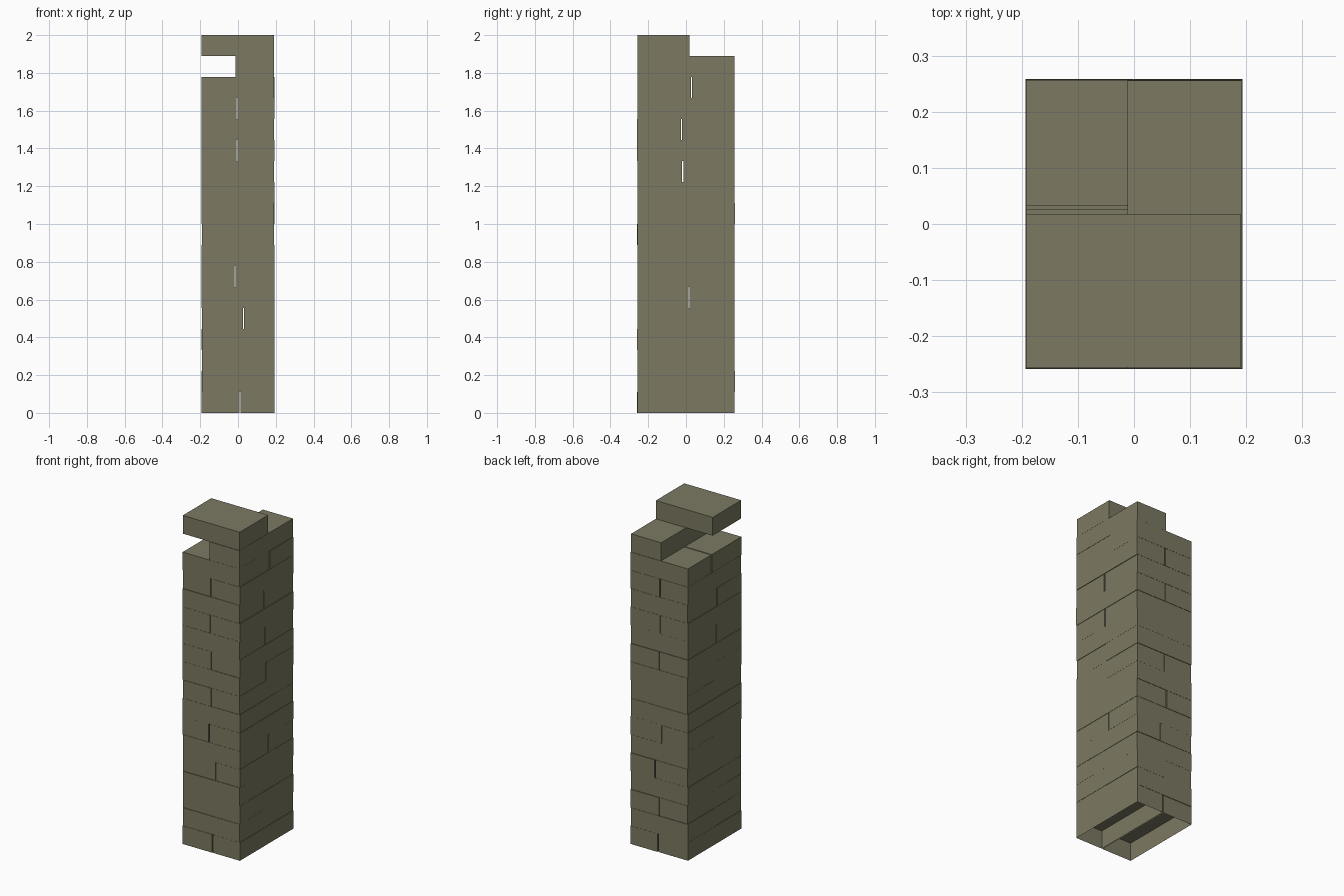
import bpy
import bmesh
import random

random.seed(4)

cube = bpy.data.objects.get("Cube")
if cube:
    bpy.data.objects.remove(cube, do_unlink=True)

COURSES = 18
PITCH = 2 / COURSES
HALF_X, HALF_Y = 0.192, 0.257
SEAM = 0.0008

clay = bpy.data.materials.new("olive_clay")
clay.use_nodes = True
clay.diffuse_color = (0.2, 0.192, 0.122, 1)
clay.node_tree.nodes["Principled BSDF"].inputs["Base Color"].default_value = clay.diffuse_color


def block(name, low, high, open_bottom=False):
    """Box between two corners, optionally hollow from underneath."""
    bm = bmesh.new()
    bmesh.ops.create_cube(bm, size=1)
    for v in bm.verts:
        v.co = [low[i] if v.co[i] < 0 else high[i] for i in range(3)]
    if open_bottom:
        under = [f for f in bm.faces if f.normal.z < -0.5]
        bmesh.ops.delete(bm, geom=under, context='FACES_ONLY')
    mesh = bpy.data.meshes.new(name)
    bm.to_mesh(mesh)
    bm.free()
    mesh.materials.append(clay)
    obj = bpy.data.objects.new(name, mesh)
    bpy.context.collection.objects.link(obj)


def jitter():
    return random.uniform(-0.0015, 0.0015)


# Joint position of each course, from the ground up
joints = [0.01, -0.005, 0, -0.024, 0.03, 0.015, -0.016, 0, 0,
          -0.005, 0, -0.017, -0.006, -0.023, -0.005, 0.03, -0.012, 0.018]
open_joints = {1, 5, 6, 7, 12, 13, 14, 15, 16}
missing = {(17, "low"), (18, "high")}

# Pairs of blocks, turned a quarter from one course to the next
for course, joint in enumerate(joints, start=1):
    z0 = (course - 1) * PITCH
    z1 = course * PITCH - (0 if course == COURSES else SEAM)
    axis = 0 if course % 2 else 1
    half_gap = 0.003 if course in open_joints else 0.0005
    if course > 16:
        half_gap = 0
    for side in ("low", "high"):
        if (course, side) in missing:
            continue
        low = [-HALF_X + jitter(), -HALF_Y + jitter(), z0]
        high = [HALF_X + jitter(), HALF_Y + jitter(), z1]
        if side == "low":
            high[axis] = joint - half_gap
        else:
            low[axis] = joint + half_gap
        block(f"block_course_{course}_{side}", low, high, course == 1)
